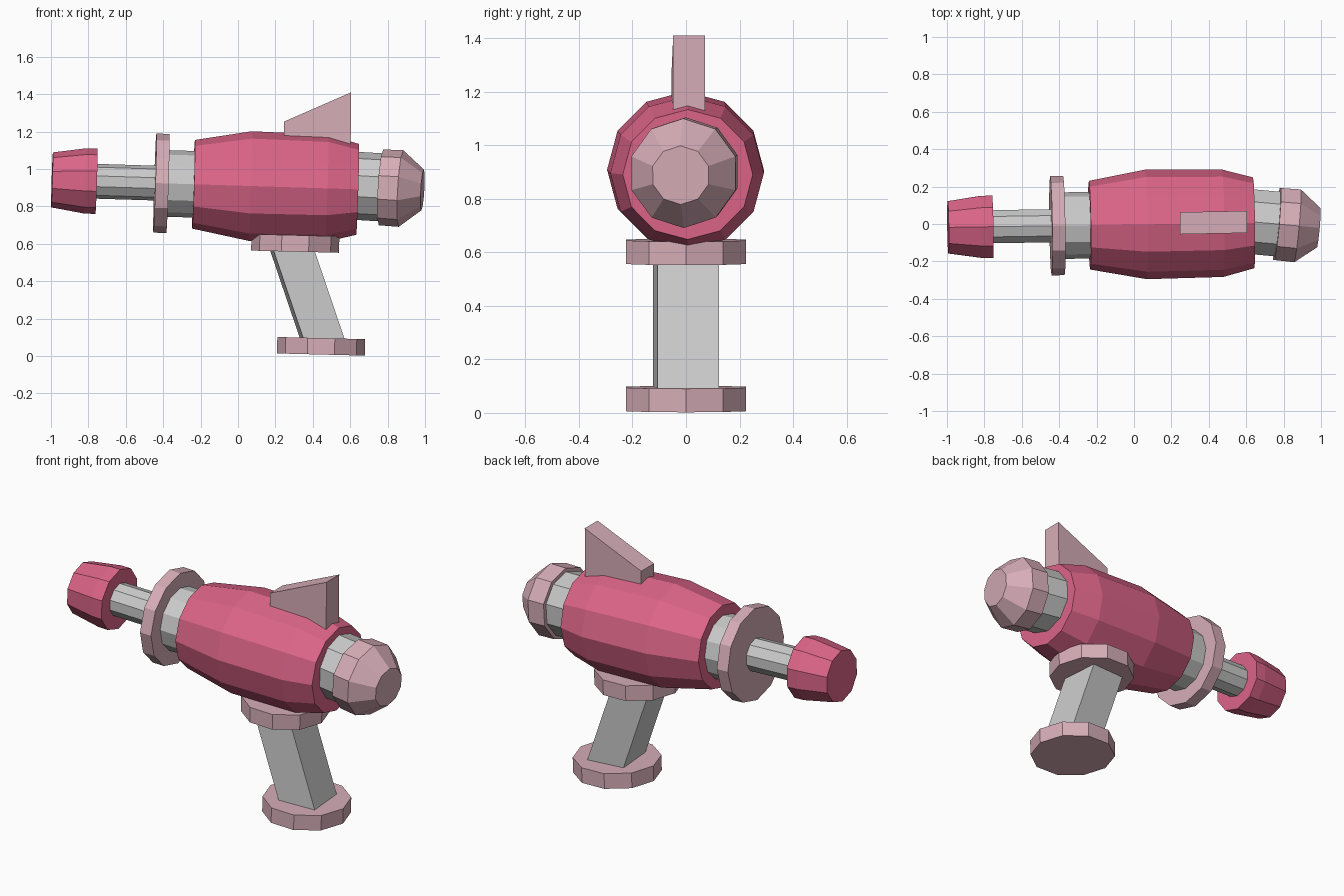
import bpy, bmesh
from math import sin, cos, pi
from mathutils import Matrix, Euler

if "Cube" in bpy.data.objects:
    bpy.data.objects.remove(bpy.data.objects["Cube"])


def material(name, rgb):
    m = bpy.data.materials.new(name)
    m.diffuse_color = (*rgb, 1)
    m.use_nodes = True
    m.node_tree.nodes["Principled BSDF"].inputs["Base Color"].default_value = m.diffuse_color
    return m


CRIMSON = material("crimson", (0.72, 0.13, 0.25))
PINK = material("dusty_pink", (0.68, 0.42, 0.48))


def finish(name, bm, mat, matrix=Matrix()):
    bmesh.ops.recalc_face_normals(bm, faces=bm.faces)
    me = bpy.data.meshes.new(name)
    bm.to_mesh(me)
    bm.free()
    if mat:
        me.materials.append(mat)
    ob = bpy.data.objects.new(name, me)
    ob.matrix_world = matrix
    bpy.context.collection.objects.link(ob)
    return ob


def turned(name, stations, sides, mat, origin, rot):
    """Capped solid of revolution; stations are (distance along local x, radius)."""
    bm = bmesh.new()
    rings = [[bm.verts.new((x, r * sin(2 * pi * i / sides), r * cos(2 * pi * i / sides)))
              for i in range(sides)] for x, r in stations]
    for a, b in zip(rings, rings[1:]):
        for i in range(sides):
            j = (i + 1) % sides
            bm.faces.new((a[i], a[j], b[j], b[i]))
    bm.faces.new(rings[0])
    bm.faces.new(rings[-1])
    return finish(name, bm, mat, Matrix.Translation(origin) @ Euler(rot).to_matrix().to_4x4())


def loft(name, bottom, top, mat):
    """Solid between two matching four-point loops."""
    bm = bmesh.new()
    a, b = ([bm.verts.new(p) for p in loop] for loop in (bottom, top))
    bm.faces.new(a)
    bm.faces.new(b)
    for i in range(4):
        j = (i + 1) % 4
        bm.faces.new((a[i], a[j], b[j], b[i]))
    return finish(name, bm, mat)


# Barrel parts, all along one slightly tilted axis
BARREL = ((0, -0.003, 0.911), (0, 0.031, 0.015))
for name, stations, sides, mat in (
    ("nozzle", [(-0.995, 0.147), (-0.82, 0.174), (-0.757, 0.175)], 10, CRIMSON),
    ("barrel_tube", [(-0.80, 0.093), (-0.40, 0.093)], 10, None),
    ("barrel_flange", [(-0.445, 0.265), (-0.375, 0.265)], 12, PINK),
    ("front_collar", [(-0.40, 0.178), (-0.20, 0.178)], 12, None),
    ("body", [(-0.238, 0.237), (0.065, 0.293), (0.475, 0.287), (0.64, 0.243)], 12, CRIMSON),
):
    turned(name, stations, sides, mat, *BARREL)

# Rear parts, turned a little to the side
REAR = ((0.765, 0, 0.902), (0, 0.06, -0.09))
turned("rear_collar", [(-0.16, 0.182), (0.03, 0.182)], 10, None, *REAR)
turned("rear_cap", [(0, 0.203), (0.107, 0.205), (0.223, 0.11)], 10, PINK, *REAR)

# Grip discs
for name, x, z in (("grip_base", 0.443, 0.008), ("grip_mount", 0.305, 0.558)):
    turned(name, [(0, 0.235), (0.088, 0.235)], 10, PINK, (x, 0, z), (0, -pi / 2 + 0.025, 0))


# Slanted grip
def grip_loop(cx, z):
    spin = Matrix.Rotation(0.08, 3, 'Z')
    pts = [spin @ Euler((0, 0, 0)).to_matrix() @ Matrix.Identity(3).col[0] * 0 for _ in range(4)]
    for p, (sx, sy) in zip(pts, ((-1, -1), (1, -1), (1, 1), (-1, 1))):
        p.x, p.y, p.z = sx * 0.11, sy * 0.115, 0
        p.rotate(spin)
        p.x += cx
        p.z = z
    return pts


loft("grip", grip_loop(0.465, 0.05), grip_loop(0.275, 0.61), None)

# Top fin
fin = ((0.245, 1.13), (0.602, 1.10), (0.605, 1.41), (0.245, 1.253))
loft("fin", [(x, -0.055 + 0.02 * (x - 0.245), z) for x, z in fin],
     [(x, 0.063 + 0.02 * (x - 0.245), z) for x, z in fin], PINK)
